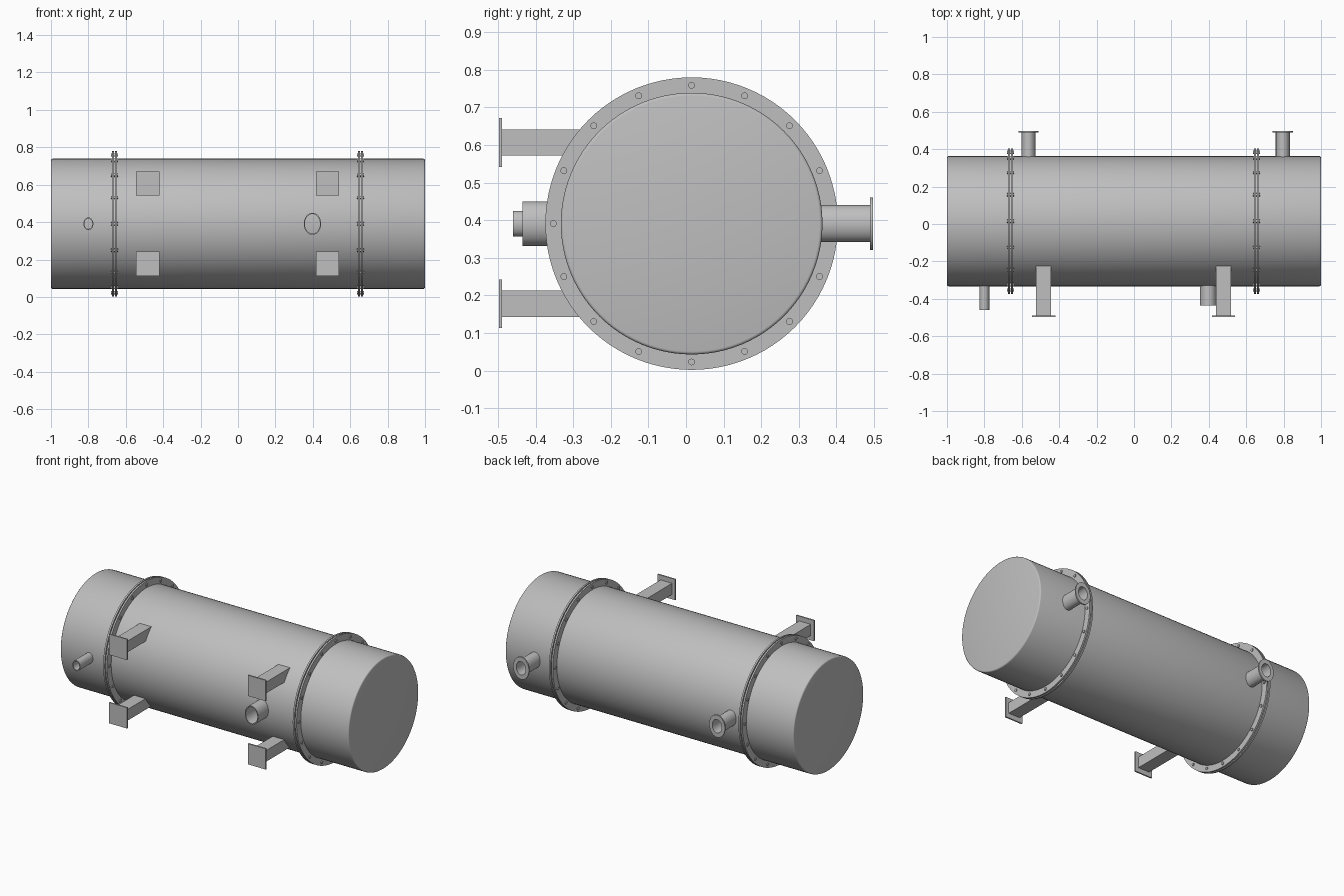
import bpy, bmesh, math
from mathutils import Matrix, Vector

cube = bpy.data.objects.get("Cube")
if cube:
    bpy.data.objects.remove(cube, do_unlink=True)

steel = bpy.data.materials.new("grey_steel")
steel.use_nodes = True
GREY = (0.52, 0.52, 0.52, 1)
steel.diffuse_color = GREY
steel.node_tree.nodes["Principled BSDF"].inputs["Base Color"].default_value = GREY

AXIS_Y, AXIS_Z = 0.015, 0.391
SHELL_R = 0.348


def finish(name, bm, smooth=True):
    bmesh.ops.recalc_face_normals(bm, faces=bm.faces)
    mesh = bpy.data.meshes.new(name)
    bm.to_mesh(mesh)
    bm.free()
    mesh.materials.append(steel)
    obj = bpy.data.objects.new(name, mesh)
    bpy.context.collection.objects.link(obj)
    if smooth:
        bpy.ops.object.select_all(action='DESELECT')
        obj.select_set(True)
        bpy.context.view_layer.objects.active = obj
        bpy.ops.object.shade_smooth_by_angle(angle=math.radians(35))
    return obj


def lathe(name, profile, place, segments=64, closed=False):
    """Spin (radius, height) points; place(a, b, h) maps them to space."""
    bm = bmesh.new()
    rings = []
    for r, h in profile:
        angles = [2 * math.pi * i / segments for i in range(segments)]
        rings.append([bm.verts.new(place(r * math.cos(a), r * math.sin(a), h))
                      for a in angles])
    pairs = list(zip(rings, rings[1:]))
    if closed:
        pairs.append((rings[-1], rings[0]))
    else:
        bm.faces.new(rings[0])
        bm.faces.new(rings[-1])
    for low, high in pairs:
        for i in range(segments):
            j = (i + 1) % segments
            bm.faces.new((low[i], low[j], high[j], high[i]))
    return finish(name, bm)


def along_tank(a, b, h):
    return Vector((h, AXIS_Y + a, AXIS_Z + b))


def box(name, low, high):
    bm = bmesh.new()
    low, high = Vector(low), Vector(high)
    size = Matrix.Diagonal((*(high - low), 1))
    bmesh.ops.create_cube(bm, size=1,
                          matrix=Matrix.Translation((low + high) / 2) @ size)
    return finish(name, bm, smooth=False)


# Drum with softly rounded end rims
EDGE = 0.008
rim = [(SHELL_R - EDGE * (1 - math.sin(t)), 1 - EDGE * (1 - math.cos(t)))
       for t in (0, math.pi / 6, math.pi / 3, math.pi / 2)]
lathe("drum", [(r, -h) for r, h in rim] + [(r, h) for r, h in reversed(rim)],
      along_tank, segments=96)

# Paired flange rings, bolted all round
for side, x in (("right", -0.66), ("left", 0.655)):
    for sign, face in ((-1, "outer" if x < 0 else "inner"),
                       (1, "inner" if x < 0 else "outer")):
        near, far = x + sign * 0.003, x + sign * 0.0135
        lathe(f"{side}_{face}_flange",
              [(0.34, near), (0.389, near), (0.389, far), (0.34, far)],
              along_tank, segments=96, closed=True)
    bm = bmesh.new()
    for i in range(16):
        a = 2 * math.pi * i / 16
        spot = along_tank(0.368 * math.cos(a), 0.368 * math.sin(a), x)
        bmesh.ops.create_cone(
            bm, cap_ends=True, segments=12, radius1=0.009, radius2=0.009,
            depth=0.037,
            matrix=Matrix.Translation(spot) @ Matrix.Rotation(math.pi / 2, 4, 'Y'))
    finish(f"{side}_flange_bolts", bm)


def nozzle(name, x, profile, squash=0.78):
    def place(a, b, h):
        return Vector((x + a * squash, h, AXIS_Z + b))
    lathe(name, profile, place, segments=40, closed=True)


# Plain open pipes on the front
for name, x, r, wall, tip in (("small_front_pipe", -0.8, 0.034, 0.007, -0.46),
                              ("large_front_pipe", 0.398, 0.059, 0.007, -0.435)):
    nozzle(name, x, [(r, -0.31), (r, tip), (r - wall, tip), (r - wall, -0.31)])

# Flanged pipes on the back
for name, x in (("right_back_nozzle", -0.564), ("left_back_nozzle", 0.796)):
    nozzle(name, x, [(0.049, 0.34), (0.049, 0.49), (0.07, 0.49), (0.07, 0.498),
                     (0.042, 0.498), (0.042, 0.34)])

# Four mounting arms with square end plates
for side, x in (("right", -0.483), ("left", 0.479)):
    for level, z in (("lower", 0.178), ("upper", 0.607)):
        box(f"{side}_{level}_arm", (x - 0.04, -0.49, z - 0.035),
            (x + 0.04, -0.20, z + 0.035))
        box(f"{side}_{level}_plate", (x - 0.062, -0.498, z - 0.065),
            (x + 0.062, -0.489, z + 0.065))
